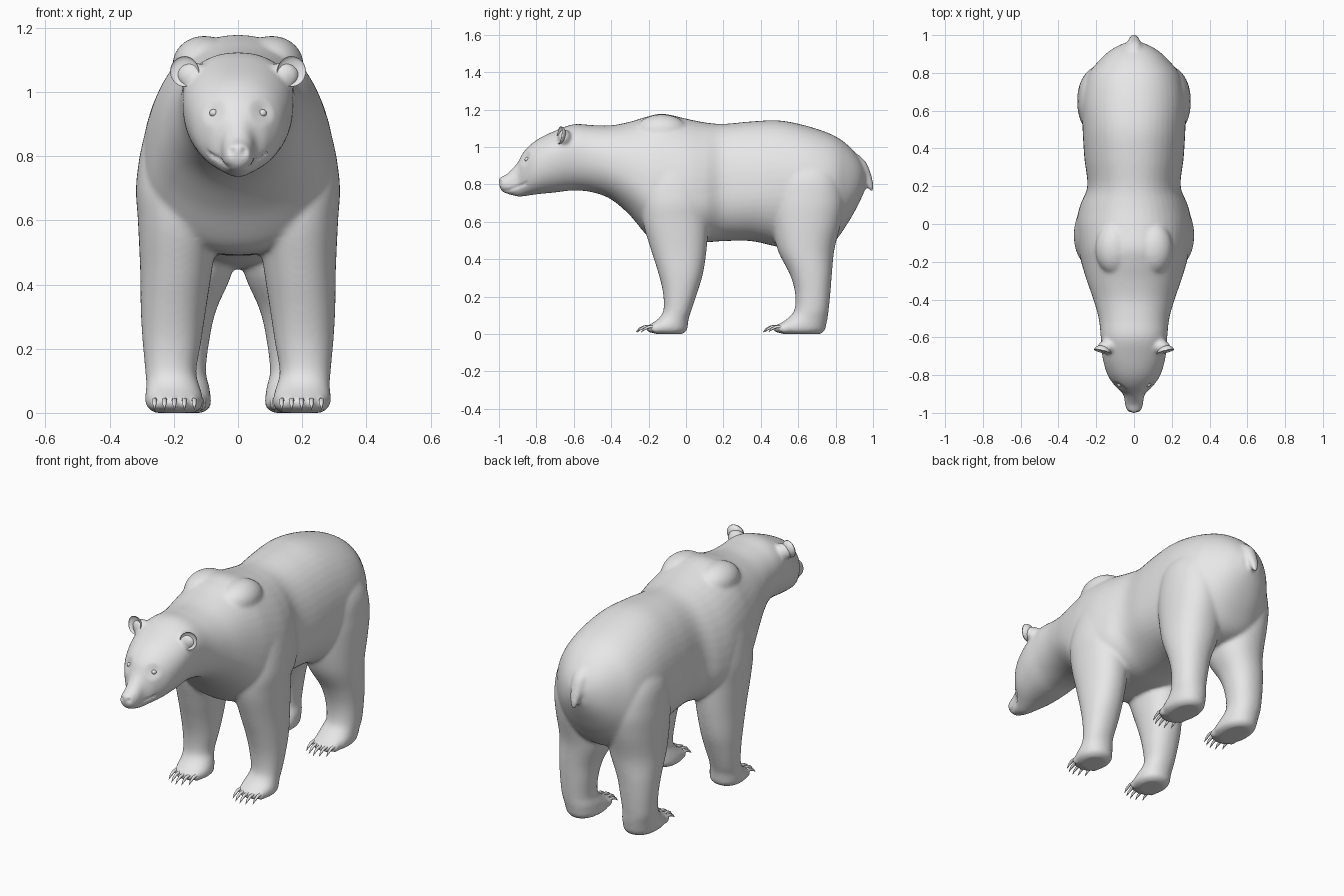
import bpy
import bmesh
import math
from mathutils import Matrix, Vector

default_cube = bpy.data.objects.get("Cube")
if default_cube:
    bpy.data.objects.remove(default_cube, do_unlink=True)

fur = bpy.data.materials.new("grey_fur")
fur.use_nodes = True
GREY = (0.8, 0.8, 0.8, 1.0)
fur.diffuse_color = GREY
fur.node_tree.nodes["Principled BSDF"].inputs["Base Color"].default_value = GREY


def smooth_rows(rows, steps=5):
    """Catmull-Rom interpolation between the given section rows."""
    result = []
    last = len(rows) - 1
    for i in range(last):
        before, start, end, after = (rows[max(0, min(last, i + k))] for k in (-1, 0, 1, 2))
        for s in range(steps):
            t = s / steps
            result.append([
                b + 0.5 * t * (c - a + t * (2 * a - 5 * b + 4 * c - d + t * (3 * (b - c) + d - a)))
                for a, b, c, d in zip(before, start, end, after)])
    result.append(rows[-1])
    return result


def loft(bm, rings):
    """Closed skin through rings of equal point count."""
    loops = [[bm.verts.new(p) for p in ring] for ring in rings]
    faces = [bm.faces.new(loops[0]), bm.faces.new(loops[-1])]
    count = len(loops[0])
    for low, high in zip(loops, loops[1:]):
        for i in range(count):
            j = (i + 1) % count
            faces.append(bm.faces.new((low[i], low[j], high[j], high[i])))
    bmesh.ops.recalc_face_normals(bm, faces=faces)


def rounded(angle, power=0.92):
    """Point on a slightly squared unit circle."""
    c, s = math.cos(angle), math.sin(angle)
    return math.copysign(abs(c) ** power, c), math.copysign(abs(s) ** power, s)


CIRCLE = [rounded(math.tau * i / 48) for i in range(48)]


def trunk_ring(y, top, bottom, half_width, widest):
    return [(half_width * c, y, widest + s * ((top - widest) if s > 0 else (widest - bottom)))
            for c, s in CIRCLE]


def limb_ring(z, y0, y1, x0, x1, side):
    return [(side * ((x0 + x1) / 2 + c * (x1 - x0) / 2), (y0 + y1) / 2 + s * (y1 - y0) / 2, z)
            for c, s in CIRCLE]


def add_limb(bm, rows, side=1):
    loft(bm, [limb_ring(*row, side) for row in smooth_rows(rows)])


def add_ball(bm, centre, radii):
    matrix = Matrix.Translation(centre) @ Matrix.Diagonal((*radii, 1))
    return bmesh.ops.create_uvsphere(bm, u_segments=24, v_segments=16, radius=1, matrix=matrix)["verts"]


def make_object(name, bm):
    mesh = bpy.data.meshes.new(name)
    bm.to_mesh(mesh)
    bm.free()
    obj = bpy.data.objects.new(name, mesh)
    bpy.context.collection.objects.link(obj)
    return finish(obj)


def finish(obj):
    obj.data.materials.clear()
    obj.data.materials.append(fur)
    if obj.type == "MESH":
        obj.data.polygons.foreach_set("use_smooth", [True] * len(obj.data.polygons))
    return obj


def apply_all(obj):
    bpy.ops.object.select_all(action="DESELECT")
    obj.select_set(True)
    bpy.context.view_layer.objects.active = obj
    bpy.ops.object.convert(target="MESH")
    return finish(bpy.context.view_layer.objects.active)


# Trunk from nose to rump: y, top, bottom, half width, height of widest point
trunk = [
    (-.998, .825, .785, .028, .805), (-.98, .843, .76, .042, .8),
    (-.95, .862, .748, .048, .8), (-.9, .918, .735, .058, .81),
    (-.865, .978, .737, .094, .87), (-.8, 1.037, .747, .14, .9),
    (-.7, 1.087, .757, .168, .95), (-.6, 1.122, .768, .176, .97),
    (-.5, 1.117, .758, .187, .94), (-.4, 1.116, .72, .215, .9),
    (-.3, 1.135, .635, .25, .85), (-.2, 1.165, .52, .28, .78),
    (-.12, 1.178, .495, .295, .75), (0, 1.152, .49, .305, .72),
    (.1, 1.132, .49, .285, .72), (.2, 1.124, .497, .247, .75),
    (.35, 1.137, .497, .263, .76), (.5, 1.142, .465, .272, .78),
    (.65, 1.112, .45, .275, .78), (.78, 1.067, .485, .248, .78),
    (.86, 1.015, .585, .19, .79), (.92, .95, .69, .125, .81),
    (.957, .885, .77, .055, .83)]

# Limbs from the ground up: z, front y, back y, inner x, outer x
front_leg = [
    (0, -.16, -.02, .135, .26), (.02, -.2, .005, .11, .285),
    (.05, -.19, .01, .11, .289), (.085, -.145, .015, .12, .286),
    (.13, -.12, .03, .13, .289), (.22, -.123, .06, .115, .297),
    (.32, -.146, .09, .1, .303), (.45, -.187, .11, .08, .305),
    (.6, -.23, .12, .06, .312), (.72, -.23, .11, .08, .317),
    (.88, -.19, .08, .1, .287), (1.02, -.13, .03, .12, .215)]
hind_leg = [
    (0, .52, .72, .11, .24), (.02, .48, .742, .085, .265),
    (.05, .495, .75, .085, .27), (.085, .545, .757, .09, .27),
    (.13, .58, .763, .1, .275), (.22, .583, .772, .09, .281),
    (.32, .555, .78, .068, .288), (.45, .49, .793, .015, .293),
    (.6, .46, .83, .01, .299), (.72, .46, .842, .02, .299),
    (.85, .49, .81, .05, .28), (.98, .57, .73, .08, .2)]
tail = [
    (.765, .982, 1, -.012, .012), (.8, .968, 1.002, -.024, .024),
    (.86, .94, .988, -.032, .032), (.92, .9, .962, -.037, .037),
    (.96, .86, .92, -.03, .03)]

body_bm = bmesh.new()
loft(body_bm, [trunk_ring(*row) for row in smooth_rows(trunk)])
add_limb(body_bm, tail)
add_ball(body_bm, (0, -.978, .82), (.036, .025, .024))

# Toes are merged into the skin; their tips carry the claws
claw_paths = []
for side in (-1, 1):
    add_limb(body_bm, front_leg, side)
    add_limb(body_bm, hind_leg, side)
    # Shoulder blade and ear root
    add_ball(body_bm, (side * .105, -.13, 1.085), (.1, .14, .09))
    add_ball(body_bm, (side * .143, -.65, 1.05), (.05, .036, .045))
    for middle, front in ((.198, -.195), (.176, .485)):
        for i in range(-2, 3):
            x = side * (middle + i * .031)
            y = front + .007 * i * i
            add_ball(body_bm, (x, y + .012, .03), (.017, .036, .025))
            claw_paths.append([(x, y + .005, .04), (x, y - .03, .039),
                               (x, y - .055, .027), (x, y - .073, .01)])

body = make_object("body", body_bm)
remesh = body.modifiers.new("merge", "REMESH")
remesh.mode = "VOXEL"
remesh.voxel_size = .009
soften = body.modifiers.new("soften", "SMOOTH")
soften.factor = .5
soften.iterations = 12
body = apply_all(body)

# Eye sockets, mouth crease and nostrils pressed into the face
for vert in body.data.vertices:
    co = vert.co
    socket = Vector((math.copysign(.078, co.x), -.865, .94))
    co.y += .014 * max(0, 1 - (co - socket).length / .045)
    if co.y < -.85 and abs(co.x) > .008:
        crease = .768 + max(0, co.y + .95) * .4
        depth = max(0, 1 - abs(co.z - crease) / .011)
        co.x *= 1 - .14 * depth
    nostril = Vector((math.copysign(.02, co.x), -.995, .815))
    co.y += .01 * max(0, 1 - (co - nostril).length / .014)
body.data.update()

# Claws
curve = bpy.data.curves.new("claws", "CURVE")
curve.dimensions = "3D"
curve.bevel_depth = 1
curve.bevel_resolution = 2
curve.use_fill_caps = True
for path in claw_paths:
    spline = curve.splines.new("POLY")
    spline.points.add(len(path) - 1)
    for point, co, radius in zip(spline.points, path, (.009, .008, .006, .001)):
        point.co = (*co, 1)
        point.radius = radius
claws = bpy.data.objects.new("claws", curve)
bpy.context.collection.objects.link(claws)
apply_all(claws)

# Ears (cupped discs) and eyes
for side, label in ((1, "left"), (-1, "right")):
    ear_bm = bmesh.new()
    for vert in add_ball(ear_bm, (0, 0, 0), (.046, .034, .048)):
        if vert.co.y < 0:
            vert.co.y *= -.45
    ear = make_object(label + "_ear", ear_bm)
    ear.location = (side * .167, -.677, 1.064)
    ear.rotation_euler = (math.radians(-8), side * math.radians(20), side * math.radians(12))

    found, spot, normal, face = body.closest_point_on_mesh((side * .084, -.86, .94))
    eye_bm = bmesh.new()
    add_ball(eye_bm, spot - normal * .003, (.013, .013, .012))
    make_object(label + "_eye", eye_bm)
